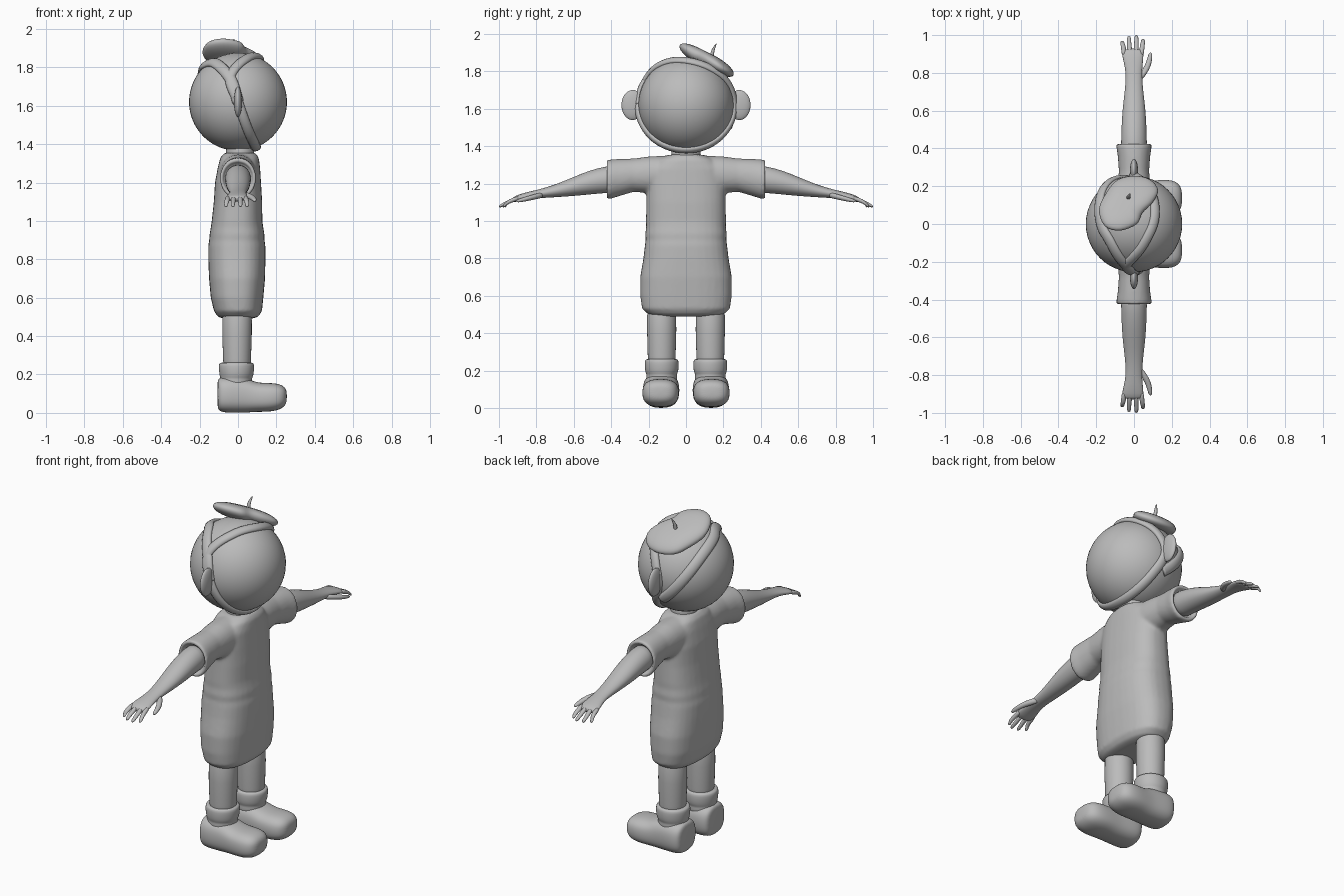
import bpy, bmesh, math
from mathutils import Vector

cube = bpy.data.objects.get("Cube")
if cube:
    bpy.data.objects.remove(cube, do_unlink=True)

clay = bpy.data.materials.new("grey_clay")
clay.use_nodes = True
grey = (0.5, 0.5, 0.5, 1)
clay.diffuse_color = grey
clay.node_tree.nodes["Principled BSDF"].inputs["Base Color"].default_value = grey

HEAD = Vector((0, 0, 1.62))


def finish(name, bm, subdiv=0, mirror=False):
    """Turn a bmesh into a smooth object, optionally mirrored across y."""
    bmesh.ops.recalc_face_normals(bm, faces=bm.faces)
    for f in bm.faces:
        f.smooth = True
    me = bpy.data.meshes.new(name)
    bm.to_mesh(me)
    bm.free()
    me.materials.append(clay)
    ob = bpy.data.objects.new(name, me)
    bpy.context.collection.objects.link(ob)
    if mirror:
        mod = ob.modifiers.new("mirror", 'MIRROR')
        mod.use_axis = (False, True, False)
        mod.use_mirror_merge = False
    if subdiv:
        mod = ob.modifiers.new("subdivision", 'SUBSURF')
        mod.levels = mod.render_levels = subdiv
    return ob


def skin(bm, rings, closed=False):
    """Bridge rings of points with quads; cap the ends unless closed."""
    vs = [[bm.verts.new(p) for p in r] for r in rings]
    n = len(vs[0])
    pairs = list(zip(vs, vs[1:])) + ([(vs[-1], vs[0])] if closed else [])
    for a, b in pairs:
        for i in range(n):
            j = (i + 1) % n
            bm.faces.new((a[i], a[j], b[j], b[i]))
    if not closed:
        bm.faces.new(vs[0])
        bm.faces.new(vs[-1])


def loft(bm, axis, sections, n=16, power=2.0, side=1):
    """Sections are (position, centre a, centre b, radius a, radius b)."""
    order = {'x': (2, 0, 1), 'y': (0, 2, 1), 'z': (0, 1, 2)}[axis]
    rings = []
    for t, ca, cb, ra, rb in sections:
        ring = []
        for i in range(n):
            a = 2 * math.pi * i / n
            c, s = math.cos(a), math.sin(a)
            u = ca + ra * math.copysign(abs(c) ** (2 / power), c)
            v = cb + rb * math.copysign(abs(s) ** (2 / power), s)
            p = [(u, v, t)[k] for k in order]
            ring.append((p[0], p[1] * side, p[2]))
        rings.append(ring)
    skin(bm, rings)


def spline(points, steps, closed):
    """Smooth path through the points."""
    pts = [Vector(p) for p in points]
    n = len(pts)
    get = (lambda i: pts[i % n]) if closed else (lambda i: pts[max(0, min(n - 1, i))])
    out = []
    for i in range(n if closed else n - 1):
        a, b, c, d = (get(i + k) for k in (-1, 0, 1, 2))
        for s in range(steps):
            t = s / steps
            out.append(b + (c - a) * t / 2 + (a - b * 2.5 + c * 2 - d / 2) * t * t
                       + ((b - c) * 1.5 + (d - a) / 2) * t ** 3)
    return out if closed else out + [pts[-1]]


def ball(name, centre, radii, mirror=False):
    bm = bmesh.new()
    bmesh.ops.create_uvsphere(bm, u_segments=48, v_segments=32, radius=1)
    for v in bm.verts:
        v.co = Vector(c + r * k for c, r, k in zip(centre, radii, v.co))
    return finish(name, bm, mirror=mirror)


def band(name, points, half, closed):
    """Flat rounded strap wrapped on the head."""
    path = [p.normalized() for p in spline(points, 8, closed)]
    n = len(path)
    rings = []
    for i, p in enumerate(path):
        nxt = path[(i + 1) % n] if closed else path[min(i + 1, n - 1)]
        prv = path[i - 1] if closed else path[max(i - 1, 0)]
        across = p.cross(nxt - prv).normalized()
        ring = []
        for k in range(12):
            a = 2 * math.pi * k / 12
            offset = across * half * math.cos(a)
            ring.append(HEAD + (p * 0.259 + offset).normalized() * (0.259 + 0.016 * math.sin(a)))
        rings.append(ring)
    bm = bmesh.new()
    skin(bm, rings, closed)
    return finish(name, bm)


# Head, ears and neck
ball("head", HEAD, (0.255, 0.255, 0.255))
ball("ears", (0, 0.285, 1.62), (0.021, 0.06, 0.08), mirror=True)
bm = bmesh.new()
loft(bm, 'z', [(1.28, 0.01, 0, 0.08, 0.09), (1.37, 0.01, 0, 0.075, 0.08), (1.45, 0.01, 0, 0.07, 0.07)])
finish("neck", bm, 1)

# Straps around the face and across the back of the head
band("face_rim", [(.1, 0, -.25), (.05, -.2, -.14), (0, -.25, 0), (-.04, -.22, .13),
                  (.05, -.11, .23), (.11, .02, .24), (.1, .14, .19), (.03, .23, .09),
                  (0, .25, -.02), (.05, .2, -.15)], 0.026, True)
band("back_strap", [(-.01, .24, -.12), (-.06, .24, -.07), (-.13, .2, .03), (-.185, .117, .14),
                    (-.17, -.01, .19), (-.12, -.1, .2), (-.04, -.22, .12), (0, -.25, 0)], 0.03, False)

# Lopsided beret, tilted down towards its heavy side
outline = spline([(-.185, .08, 0), (-.14, .175, 0), (-.085, .235, 0), (.005, .255, 0),
                  (.085, .235, 0), (.127, .18, 0), (.1, .115, 0), (.045, .06, 0),
                  (.015, 0, 0), (-.075, -.035, 0), (-.155, -.01, 0)], 4, True)
middle = Vector((-0.04, 0.11, 0))
rings = []
for k in range(1, 16):
    a = -math.pi / 2 + math.pi * k / 16
    ring = []
    for p in outline:
        q = middle + (p - middle) * math.cos(a) ** 0.7
        ring.append((q.x, q.y, 1.915 - 0.5 * q.y + 0.046 * math.sin(a)))
    rings.append(ring)
bm = bmesh.new()
skin(bm, rings)
finish("beret", bm)
bm = bmesh.new()
loft(bm, 'z', [(1.86, -.03, .135, .012, .012), (1.91, -.03, .142, .011, .01),
               (1.93, -.025, .152, .008, .007), (1.95, -.02, .162, .003, .003)], 10)
finish("beret_stem", bm, 1)

# Dress: torso and sleeves fused into one smooth skin
bm = bmesh.new()
loft(bm, 'z', [(.49, 0, 0, .07, .14), (.5, 0, 0, .105, .2), (.53, 0, 0, .125, .235),
               (.6, -.005, 0, .137, .245), (.7, -.005, 0, .146, .245), (.8, -.006, 0, .149, .228),
               (.87, -.006, 0, .149, .22), (.9, -.006, 0, .144, .216), (.93, -.005, 0, .143, .218),
               (.97, -.005, 0, .136, .213), (1.0, -.005, 0, .132, .214), (1.1, 0, 0, .126, .212),
               (1.2, 0, 0, .12, .212), (1.28, .005, 0, .11, .2), (1.33, .008, 0, .1, .15),
               (1.355, .01, 0, .08, .09)], 32, 2.5)
for side in (1, -1):
    loft(bm, 'y', [(.02, 0, 1.25, .09, .1), (.1, 0, 1.25, .095, .1), (.2, 0, 1.247, .088, .098),
                   (.28, 0, 1.245, .08, .089), (.36, 0, 1.232, .086, .1), (.41, 0, 1.222, .094, .106),
                   (.425, 0, 1.222, .092, .103), (.425, 0, 1.222, .078, .085),
                   (.4, 0, 1.222, .074, .08)], 32, 2.1, side)
dress = finish("dress", bm)
mod = dress.modifiers.new("fuse", 'REMESH')
mod.mode = 'VOXEL'
mod.voxel_size = 0.009
mod.use_smooth_shade = True
mod = dress.modifiers.new("soften", 'SMOOTH')
mod.factor = 0.5
mod.iterations = 8

# Arms and hands
bm = bmesh.new()
loft(bm, 'y', [(.36, 0, 1.225, .07, .075), (.43, 0, 1.222, .07, .073), (.52, 0, 1.205, .067, .065),
               (.6, 0, 1.185, .063, .052), (.7, 0, 1.16, .05, .034), (.79, 0, 1.145, .042, .023),
               (.85, -.003, 1.135, .05, .02), (.9, -.007, 1.122, .06, .018),
               (.93, -.007, 1.112, .054, .014)])
for x, tip in ((-.054, .97), (-.023, .995), (.011, 1.0), (.041, .98)):
    spread = x * 1.15
    loft(bm, 'y', [(.89, x, 1.124, .013, .013), (.93, x, 1.112, .014, .013),
                   (.96, spread, 1.096, .012, .011), (tip - .01, spread, 1.083, .011, .009),
                   (tip, spread, 1.076, .007, .006)], 10)
loft(bm, 'y', [(.76, .025, 1.14, .018, .016), (.8, .052, 1.132, .02, .016),
               (.84, .075, 1.122, .017, .014), (.88, .084, 1.112, .014, .012),
               (.91, .088, 1.105, .008, .007)], 10)
finish("arms", bm, 1, mirror=True)

# Legs
bm = bmesh.new()
loft(bm, 'z', [(.16, -.005, .13, .072, .074), (.28, -.005, .13, .074, .076),
               (.4, -.005, .13, .079, .08), (.6, -.005, .13, .083, .084)])
finish("legs", bm, 1, mirror=True)

# Rolled socks
bm = bmesh.new()
loft(bm, 'z', [(.12, -.01, .13, .08, .082), (.165, -.01, .13, .086, .084), (.18, -.01, .13, .083, .081),
               (.19, -.008, .13, .088, .088), (.215, -.008, .13, .092, .092), (.245, -.008, .13, .094, .092),
               (.262, -.008, .13, .09, .088), (.262, -.008, .13, .07, .07)], 20)
finish("socks", bm, 1, mirror=True)

# Shoes
bm = bmesh.new()
loft(bm, 'x', [(-.108, .133, .1, .055, .065), (-.1, .133, .095, .09, .088), (-.06, .133, .095, .1, .095),
               (.0, .133, .094, .097, .094), (.05, .133, .09, .094, .089), (.1, .134, .081, .096, .076),
               (.16, .136, .081, .1, .076), (.21, .137, .083, .094, .07), (.24, .138, .085, .074, .054),
               (.255, .138, .086, .04, .03)], 20, 2.6)
finish("shoes", bm, 2, mirror=True)
